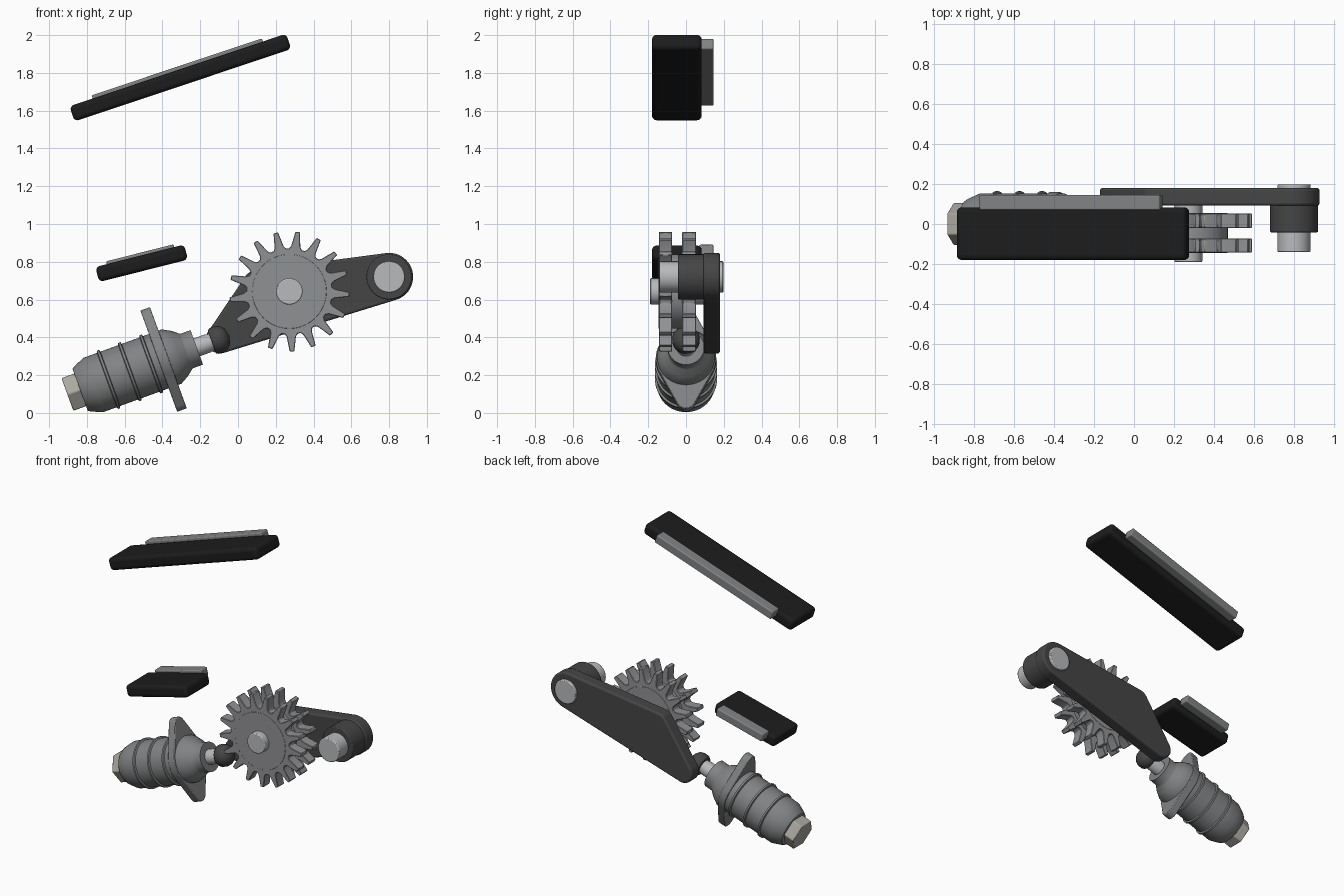
import bpy, bmesh
from math import sin, cos, pi, radians
from mathutils import Matrix, Vector, geometry

if "Cube" in bpy.data.objects:
    bpy.data.objects.remove(bpy.data.objects["Cube"])


def material(name, r, g, b):
    m = bpy.data.materials.new(name)
    m.diffuse_color = (r, g, b, 1)
    m.use_nodes = True
    m.node_tree.nodes["Principled BSDF"].inputs["Base Color"].default_value = m.diffuse_color
    return m


BLACK = material("black_plastic", 0.012, 0.012, 0.012)
DARK = material("dark_metal", 0.06, 0.06, 0.062)
MID = material("mid_metal", 0.22, 0.225, 0.23)
GREY = material("sprocket_metal", 0.28, 0.285, 0.295)
LIGHT = material("bright_metal", 0.48, 0.49, 0.50)
WARM = material("bolt_metal", 0.40, 0.39, 0.35)

FRONT = Matrix.Rotation(pi / 2, 4, 'X')     # outline x,y becomes world x,z; depth runs along -y
AXIS = Matrix.Translation((-0.394, 0, 0.283)) @ Matrix.Rotation(radians(70), 4, 'Y')


def finish(name, bm, mat, matrix, bevel=0, segments=2):
    bmesh.ops.recalc_face_normals(bm, faces=bm.faces)
    bm.transform(matrix)
    mesh = bpy.data.meshes.new(name)
    bm.to_mesh(mesh)
    bm.free()
    ob = bpy.data.objects.new(name, mesh)
    bpy.context.collection.objects.link(ob)
    mesh.materials.append(mat)
    if bevel:
        b = ob.modifiers.new("bevel", 'BEVEL')
        b.width, b.segments = bevel, segments
        b.limit_method, b.angle_limit = 'ANGLE', radians(40)
    bpy.context.view_layer.objects.active = ob
    for o in bpy.context.selected_objects:
        o.select_set(False)
    ob.select_set(True)
    bpy.ops.object.shade_smooth_by_angle(angle=radians(32))
    return ob


def prism(name, outline, a, b, mat, matrix, bevel=0, segments=2):
    """Outline in local xy, extruded along local z from a to b."""
    bm = bmesh.new()
    face = bm.faces.new([bm.verts.new((x, y, a)) for x, y in outline])
    ext = bmesh.ops.extrude_face_region(bm, geom=[face])
    verts = [v for v in ext['geom'] if isinstance(v, bmesh.types.BMVert)]
    bmesh.ops.translate(bm, verts=verts, vec=(0, 0, b - a))
    return finish(name, bm, mat, matrix, bevel, segments)


def circle(cx, cy, r, n=48, phase=0):
    return [(cx + r * cos(phase + 2 * pi * i / n), cy + r * sin(phase + 2 * pi * i / n))
            for i in range(n)]


def hull(*circles):
    pts = [Vector(p) for c in circles for p in circle(*c)]
    return [tuple(pts[i]) for i in geometry.convex_hull_2d(pts)]


def revolve(name, profile, mat, matrix):
    """Profile of (distance along axis, radius), turned about local z."""
    bm = bmesh.new()
    vs = [bm.verts.new((r, 0, t)) for t, r in profile]
    es = [bm.edges.new(p) for p in zip(vs, vs[1:])]
    bmesh.ops.spin(bm, geom=vs + es, cent=(0, 0, 0), axis=(0, 0, 1), angle=2 * pi, steps=48)
    bmesh.ops.remove_doubles(bm, verts=bm.verts, dist=1e-5)
    return finish(name, bm, mat, matrix)


def cylinder(name, x, z, r, y0, y1, mat, bevel=0.006):
    return prism(name, circle(x, z, r), -y1, -y0, mat, FRONT, bevel)


def box(name, x0, x1, y0, y1, z0, z1, mat, matrix, bevel):
    return prism(name, [(x0, y0), (x1, y0), (x1, y1), (x0, y1)], z0, z1, mat, matrix, bevel, 4)


# Chain guides: black sliding slab with a metal backing strip
for name, x, z, angle, length, thick, s0, s1, top in (
        ("upper_guide", -0.305, 1.775, 18.5, 1.21, 0.085, -0.475, 0.475, 0.06),
        ("lower_guide", -0.510, 0.792, 14.2, 0.485, 0.082, -0.18, 0.188, 0.056)):
    m = Matrix.Translation((x, 0, z)) @ Matrix.Rotation(-radians(angle), 4, 'Y') @ FRONT
    box(name + "_slab", -length / 2, length / 2, -thick / 2, thick / 2, -0.083, 0.18, BLACK, m, 0.024)
    box(name + "_strip", s0, s1, 0.0, top, -0.145, -0.07, MID, m, 0.008)

# Double sprocket
GX, GZ, TEETH = 0.272, 0.643, 17
teeth = []
for i in range(TEETH):
    mid = radians(272.5) + 2 * pi * i / TEETH
    for r, off in ((0.228, -0.40), (0.242, -0.27), (0.318, -0.105),
                   (0.318, 0.105), (0.242, 0.27), (0.228, 0.40)):
        a = mid + off * 2 * pi / TEETH
        teeth.append((GX + r * cos(a), GZ + r * sin(a)))
for name, y0, y1 in (("front_sprocket", -0.143, -0.073), ("rear_sprocket", -0.02, 0.052)):
    prism(name, teeth, -y1, -y0, GREY, FRONT, 0.003, 1)
cylinder("sprocket_hub", GX, GZ, 0.197, -0.1445, 0.054, GREY, 0.002)
cylinder("sprocket_shaft", GX, GZ, 0.07, -0.19, 0.10, LIGHT)

# Swing arm with pivot
arm = hull((0.80, 0.72, 0.127), (0.10, 0.68, 0.075), (-0.095, 0.39, 0.075))
prism("swing_arm", arm, -0.18, -0.092, DARK, FRONT, 0.012, 3)
cylinder("pivot_boss", 0.80, 0.72, 0.12, -0.042, 0.10, DARK)
cylinder("pivot_pin", 0.80, 0.72, 0.083, -0.14, 0.198, LIGHT)

# Tensioner body with ribs
body = [(-0.47, 0), (-0.47, 0.118), (-0.455, 0.128), (-0.395, 0.153)]
for t in (-0.31, -0.19, -0.07):
    body += [(t - 0.01, 0.153), (t - 0.006, 0.164), (t + 0.006, 0.164), (t + 0.01, 0.153)]
body += [(0.045, 0.153), (0.09, 0.128), (0.125, 0.10), (0.13, 0.097), (0.187, 0.097), (0.187, 0)]
revolve("tensioner_body", body, MID, AXIS)

# Mounting flange with two ears
prism("mounting_flange", hull((0, 0, 0.16), (0.235, 0, 0.05), (-0.235, 0, 0.05)),
      -0.027, 0.027, MID, AXIS, 0.005)

# Hex end plug
prism("hex_plug", circle(0, 0, 0.106, 6, pi / 2), -0.542, -0.44, WARM, AXIS, 0.006)

# Plunger rod and its dark pad against the arm
revolve("plunger_rod", [(0.16, 0), (0.16, 0.05), (0.25, 0.05), (0.262, 0.046), (0.30, 0.046), (0.30, 0)],
        LIGHT, AXIS)
revolve("plunger_pad", [(0.272, 0), (0.272, 0.064), (0.285, 0.072), (0.315, 0.073),
                        (0.34, 0.064), (0.36, 0.042), (0.37, 0)], DARK, AXIS)
